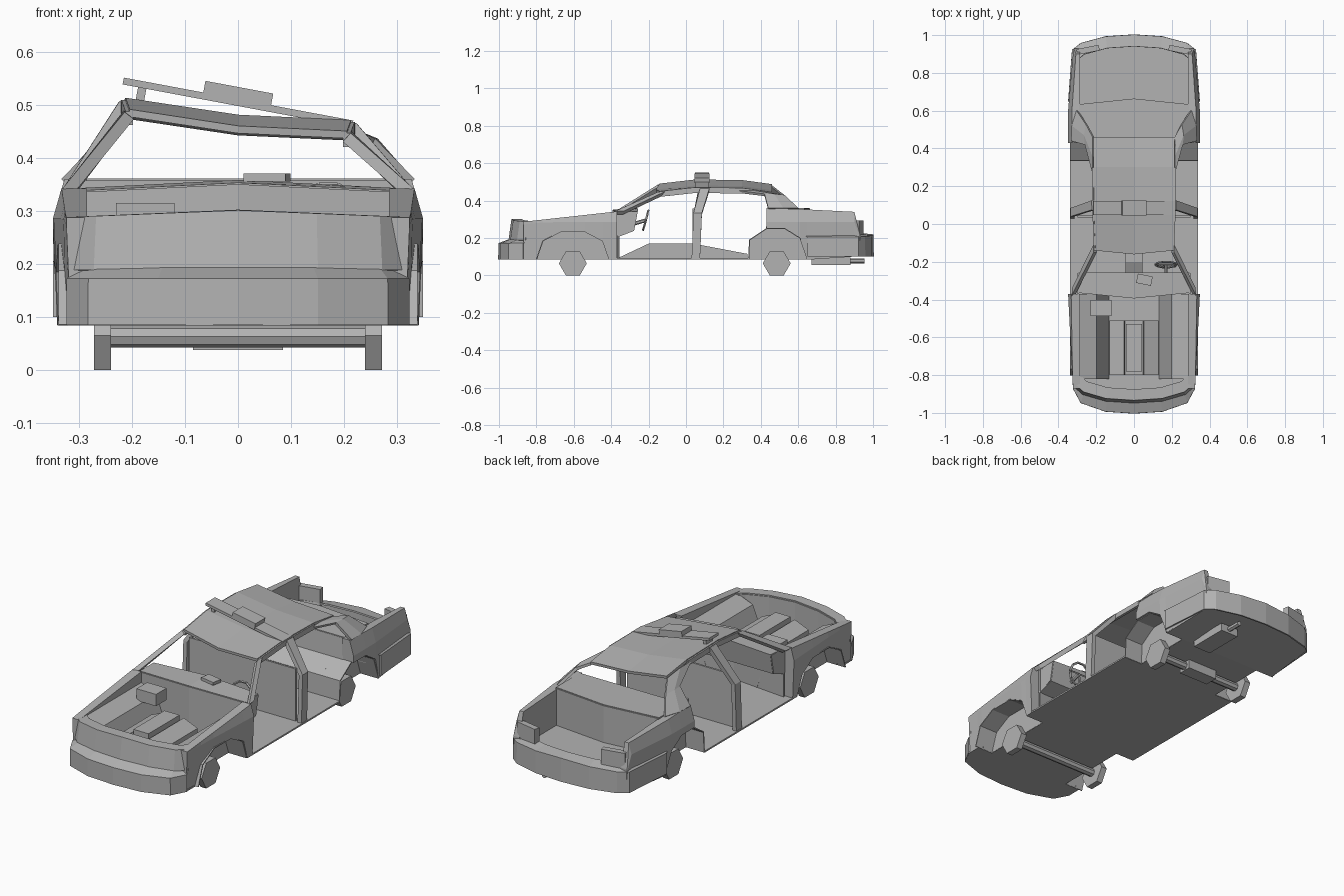
import bpy, bmesh, math
from mathutils import Vector, Matrix

if "Cube" in bpy.data.objects:
    bpy.data.objects.remove(bpy.data.objects["Cube"])

grey = bpy.data.materials.new("bare_grey_metal")
grey.use_nodes = True
GREY = (0.45, 0.45, 0.45, 1)
grey.diffuse_color = GREY
grey.node_tree.nodes["Principled BSDF"].inputs["Base Color"].default_value = GREY


def finish(name, bm, thick=0, mirror=False):
    bmesh.ops.recalc_face_normals(bm, faces=bm.faces[:])
    mesh = bpy.data.meshes.new(name)
    bm.to_mesh(mesh)
    bm.free()
    mesh.materials.append(grey)
    ob = bpy.data.objects.new(name, mesh)
    bpy.context.collection.objects.link(ob)
    if thick:
        mod = ob.modifiers.new("thickness", 'SOLIDIFY')
        mod.thickness, mod.offset = thick, 0
    if mirror:
        ob.modifiers.new("mirror", 'MIRROR').use_clip = True
    return ob


def lerp(table, t):
    """Piecewise linear lookup in a list of (key, value)."""
    for (a, va), (b, vb) in zip(table, table[1:]):
        if t <= b:
            return va + (vb - va) * max(0, (t - a) / (b - a))
    return table[-1][1]


def loft(name, rows, thick=0, mirror=False, tube=False):
    """Sheet through rows of points; a tube closes each row and caps the ends."""
    bm = bmesh.new()
    grid = [[bm.verts.new(p) for p in row] for row in rows]
    n = len(rows[0])
    for r0, r1 in zip(grid, grid[1:]):
        for i in range(n if tube else n - 1):
            j = (i + 1) % n
            bm.faces.new((r0[i], r0[j], r1[j], r1[i]))
    if tube:
        bm.faces.new(grid[0])
        bm.faces.new(grid[-1])
    return finish(name, bm, thick, mirror)


def box(name, centre, size, rot=None, mirror=False):
    bm = bmesh.new()
    m = Matrix.Translation(centre) @ (rot or Matrix()) @ Matrix.Diagonal((*size, 1))
    bmesh.ops.create_cube(bm, size=1, matrix=m)
    return finish(name, bm, 0, mirror)


def rod(name, a, b, radius, sides):
    a, b = Vector(a), Vector(b)
    bm = bmesh.new()
    m = Matrix.Translation((a + b) / 2) @ (b - a).to_track_quat('Z', 'Y').to_matrix().to_4x4()
    bmesh.ops.create_cone(bm, cap_ends=True, segments=sides, radius1=radius,
                          radius2=radius, depth=(b - a).length, matrix=m)
    return finish(name, bm)


def prism(name, outline, x0, x1, mirror=False):
    """Side outline (y, z) extruded across x."""
    return loft(name, [[(x, y, z) for y, z in outline] for x in (x0, x1)], 0, mirror, True)


def body_width(y, z):
    plan = [(-0.9, 0.318), (-0.37, 0.345), (0.6, 0.345), (0.95, 0.315)]
    tuck = [(0.085, -0.004), (0.2, 0.003), (0.29, 0.004), (0.36, -0.018)]
    return lerp(plan, y) + lerp(tuck, z)


def side_panel(name, lower, upper):
    """Curved body side between a lower and an upper edge line."""
    rows = []
    for y, low in lower:
        high = lerp(upper, y)
        belt = max(low + 0.01, min(0.285, high - 0.015))
        rows.append([(body_width(y, z), y, z) for z in (low, belt, high)] +
                    [(0.285, y, high), (0.285, y, low)])
    loft(name, rows, 0, True, True)


# Fenders, quarter panels and the wheel wells behind them
front_arch = [(-0.8, 0.085), (-0.765, 0.185), (-0.67, 0.235), (-0.54, 0.235), (-0.445, 0.185), (-0.41, 0.085)]
rear_arch = [(0.335, 0.085), (0.34, 0.19), (0.43, 0.25), (0.53, 0.25), (0.61, 0.2), (0.65, 0.085)]
side_panel("front_fender", [(-0.87, 0.085)] + front_arch + [(-0.37, 0.085)], [(-0.87, 0.287), (-0.37, 0.342)])
side_panel("rear_quarter", rear_arch[2:] + [(0.9, 0.11), (0.93, 0.12)],
           [(0.43, 0.36), (0.6, 0.355), (0.9, 0.34), (0.93, 0.22)])
for label, arch in (("front", front_arch), ("rear", rear_arch)):
    loft(label + "_wheel_well", [[(x, y, z) for y, z in arch] for x in (0.235, 0.338)], 0.006, True)
    prism(label + "_well_wall", arch, 0.23, 0.236, True)

# Floor pan with wheel notches, as half widths along the length
spans = [(-0.998, 0.06), (-0.99, 0.15), (-0.945, 0.28), (-0.87, 0.32), (-0.8, 0.32), (-0.799, 0.235),
         (-0.411, 0.235), (-0.41, 0.34), (0.335, 0.34), (0.336, 0.235), (0.649, 0.235), (0.65, 0.335),
         (0.92, 0.32), (0.955, 0.28), (0.99, 0.15), (0.998, 0.06)]
loft("floor_pan", [[(k * w, y, 0.088 + max(0, y - 0.66) * 0.07) for k in (-1, 1)] for y, w in spans], 0.008)
prism("floor_tunnel", [(-0.37, 0.09), (-0.2, 0.17), (0.04, 0.17), (0.33, 0.115), (0.33, 0.09)], -0.045, 0.045)


# Bumpers and nose, swept round the plan curve
def sweep(name, plan, rows, thick):
    full = [(-x, y) for x, y in reversed(plan[1:])] + plan
    return loft(name, [[(x * k, y * k, z + dz * (0.3 - abs(x))) for x, y in full]
                       for k, z, dz in rows], thick)


bumper = [(0, -1), (0.15, -0.99), (0.28, -0.945), (0.32, -0.87)]
nose = [(0, -0.945), (0.15, -0.935), (0.27, -0.9), (0.32, -0.855)]
sweep("front_bumper", bumper, [(1, 0.085, 0), (1, 0.17, 0), (0.94, 0.192, 0)], 0.008)
sweep("nose_panel", nose, [(1, 0.188, 0), (0.985, 0.286, 0.04), (0.93, 0.286, 0.04)], 0.008)
sweep("radiator_panel", nose, [(0.93, 0.09, 0), (0.93, 0.284, 0.04)], 0.008)
tail = [(0, 1), (0.15, 0.99), (0.28, 0.955), (0.325, 0.92), (0.345, 0.65)]
sweep("rear_bumper", tail, [(1, 0.1, 0), (1, 0.205, 0.04), (0.94, 0.222, 0)], 0.008)
box("tail_light", (0.243, 0.922, 0.25), (0.12, 0.03, 0.09), Matrix.Rotation(-0.2, 4, 'Z'), True)

# Luggage bay
box("trunk_floor", (0, 0.78, 0.165), (0.57, 0.32, 0.01))
deck = [(-0.29, 0.63), (0, 0.66), (0.29, 0.63)]
loft("trunk_bulkhead", [[(x, y, z) for x, y in deck] for z in (0.16, 0.357)], 0.008)
loft("parcel_shelf", [[(x, 0.44, 0.357) for x, y in deck], [(x, y, 0.357) for x, y in deck]], 0.008)

# Rear bench and cabin partition
loft("rear_bench", [[(x, y, z) for x in (-0.235, 0.235)] for y, z in rear_arch[:3]], 0.006)
loft("rear_bench_back", [[(x, y, z) for x in (-0.29, 0.29)] for y, z in ((0.432, 0.25), (0.442, 0.357))], 0.008)
box("cabin_partition", (0, 0.04, 0.222), (0.6, 0.01, 0.27))

# Engine bay
apron = [(0.287, 0.284), (0.2, 0.25), (0.135, 0.09)]
loft("engine_apron", [[(x, y, z) for x, z in apron] for y in (-0.82, -0.37)], 0.006, True)
box("engine_block", (0, -0.655, 0.15), (0.18, 0.29, 0.13))
loft("engine_bank", [[(x, y, z) for x, z in ((0.05, 0.245), (0.125, 0.215), (0.125, 0.15))]
                     for y in (-0.8, -0.51)], 0.012, True)
box("intake_cover", (0, -0.655, 0.245), (0.085, 0.25, 0.05))
box("battery", (-0.175, -0.445, 0.285), (0.11, 0.085, 0.06))

# Firewall, cowl and dashboard
cowl = [(-0.3, -0.36, 0.335), (0, -0.39, 0.35), (0.3, -0.36, 0.335)]
loft("firewall", [[(x, y, 0.09) for x, y, z in cowl], cowl], 0.008)
loft("dashboard", [cowl, [(x * 0.98, -0.26, z + 0.006) for x, y, z in cowl],
                   [(x * 0.98, -0.28, 0.24) for x, y, z in cowl],
                   [(x, -0.36, 0.21) for x, y, z in cowl]], 0.006)
prism("dashboard_end", [(-0.37, 0.21), (-0.28, 0.24), (-0.26, 0.34), (-0.37, 0.335)], 0.29, 0.298, True)
box("dash_unit", (0.055, -0.295, 0.363), (0.08, 0.05, 0.015), Matrix.Rotation(-0.2, 4, 'Z'))
rod("steering_column", (0.17, -0.3, 0.27), (0.17, -0.215, 0.295), 0.01, 6)
hub, tilt = Vector((0.17, -0.215, 0.295)), Matrix.Rotation(math.radians(75), 3, 'X')
ring = [hub + tilt @ Vector((math.cos(a), math.sin(a), 0)) * 0.057
        for a in (math.tau * i / 10 for i in range(10))]
for i, p in enumerate(ring):
    rod("steering_rim", p, ring[i - 1], 0.006, 5)
for i in (0, 5, 7):
    rod("steering_spoke", hub, ring[i], 0.005, 4)


# Buckled roof, lower on the left
def roof_z(x, y):
    crown = [(-0.14, 0.492), (0.05, 0.513), (0.3, 0.51), (0.46, 0.488)]
    return lerp(crown, y) + lerp([(-0.21, 0), (0, -0.032), (0.21, -0.042)], x)


def roof_x(y):
    return lerp([(-0.14, 0.205), (0.1, 0.215), (0.46, 0.215)], y)


loft("roof", [[(k * roof_x(y), y - 0.02 * (1 - abs(k)) * (y < 0), roof_z(k * roof_x(y), y) - 0.007)
               for k in (-1, 0, 1)] for y in (-0.14, 0.05, 0.3, 0.46)], 0.014)

# Pillars
for s, side in ((1, "left"), (-1, "right")):
    def top(y, drop=0.012):
        return (s * roof_x(y), y, roof_z(s * roof_x(y), y) - drop)

    loft(side + "_windscreen_pillar", [[(s * 0.322, -0.38, 0.335), (s * 0.318, -0.335, 0.335)],
                                       [top(-0.15), top(-0.11)]], 0.022)
    loft(side + "_roof_rail", [[top(y, d) for y in (-0.14, 0.05, 0.3)] for d in (0.004, 0.03)], 0.014)
    loft(side + "_middle_pillar", [[(s * 0.325, 0.03, 0.09), (s * 0.325, 0.075, 0.09)],
                                   [(s * 0.325, 0.04, 0.33), (s * 0.325, 0.085, 0.33)],
                                   [top(0.075), top(0.125)]], 0.022)
    loft(side + "_rear_pillar", [[top(0.27, 0.02), top(0.36), top(0.46)],
                                 [(s * 0.255, 0.42, 0.43), (s * 0.26, 0.47, 0.43), (s * 0.25, 0.525, 0.425)],
                                 [(s * 0.328, 0.44, 0.355), (s * 0.325, 0.52, 0.355), (s * 0.3, 0.6, 0.355)]], 0.014)

# Broken light bar, hanging over to the left
lean = Matrix.Rotation(0.185, 4, 'Y')
box("light_bar_base", (0, 0.085, 0.504), (0.44, 0.075, 0.013), lean)
box("light_bar_centre", (0, 0.085, 0.519), (0.13, 0.08, 0.028), lean)
box("light_bar_foot", (-0.183, 0.085, 0.518), (0.016, 0.05, 0.03), lean)

# Hubs, axles and exhaust
for label, y in (("front", -0.605), ("rear", 0.485)):
    rod(label + "_axle", (-0.25, y, 0.063), (0.25, y, 0.063), 0.021, 8)
    for s in (-1, 1):
        bm = bmesh.new()
        m = Matrix.Translation((s * 0.255, y, 0.0645)) @ Matrix.Rotation(math.pi / 2, 4, 'Y')
        bmesh.ops.create_cone(bm, cap_ends=True, segments=6, radius1=0.0745, radius2=0.0745, depth=0.032, matrix=m)
        finish(label + "_hub", bm)
box("differential", (0, 0.485, 0.063), (0.17, 0.07, 0.05))
box("muffler", (0.13, 0.775, 0.075), (0.1, 0.21, 0.04))
rod("tail_pipe", (0.13, 0.87, 0.078), (0.13, 0.955, 0.078), 0.013, 6)
